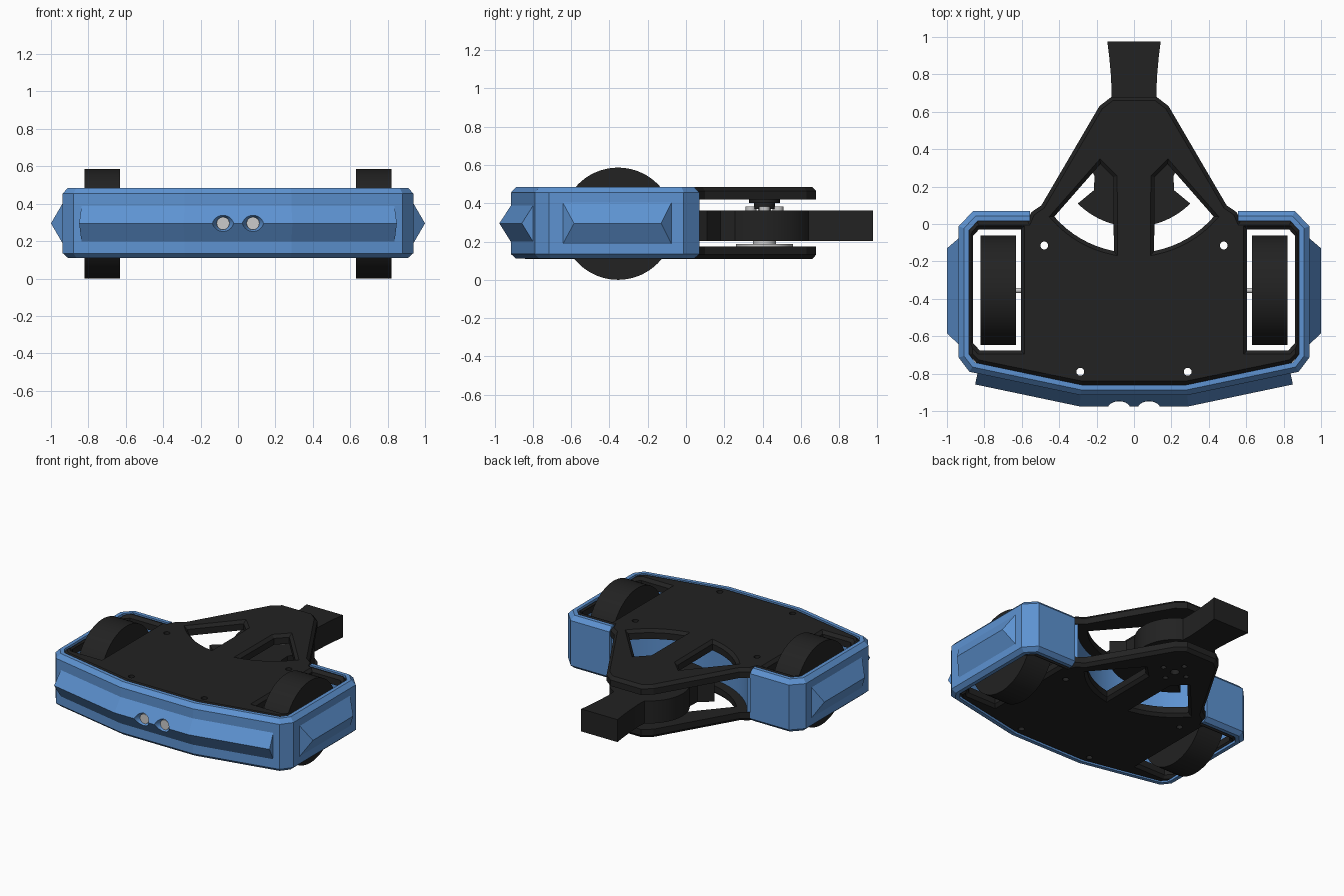
import bpy, bmesh
from math import sin, cos, radians, pi
from mathutils import Vector, Matrix

if "Cube" in bpy.data.objects:
    bpy.data.objects.remove(bpy.data.objects["Cube"])


def material(name, rgb):
    m = bpy.data.materials.new(name)
    m.diffuse_color = (*rgb, 1)
    m.use_nodes = True
    m.node_tree.nodes["Principled BSDF"].inputs["Base Color"].default_value = m.diffuse_color
    return m


BLUE = material("blue_plastic", (0.11, 0.29, 0.64))
BLACK = material("black_plastic", (0.016, 0.016, 0.016))
CY = 0.41      # weapon axis
MID = 0.297    # mid height


def finish(name, bm, mat=None, smooth=False):
    bmesh.ops.recalc_face_normals(bm, faces=bm.faces[:])
    me = bpy.data.meshes.new(name)
    bm.to_mesh(me)
    bm.free()
    ob = bpy.data.objects.new(name, me)
    bpy.context.collection.objects.link(ob)
    if mat:
        me.materials.append(mat)
    if smooth:
        bpy.ops.object.select_all(action='DESELECT')
        ob.select_set(True)
        bpy.context.view_layer.objects.active = ob
        bpy.ops.object.shade_smooth_by_angle(angle=radians(25))
    return ob


def offset(path, d, closed):
    """Mitred offset of a counter-clockwise path, positive is outward."""
    pts = [Vector(p) for p in path]
    n = len(pts)
    out = []
    for i, p in enumerate(pts):
        normals = []
        for a, b in ((i - 1, i), (i, i + 1)):
            if closed or (a >= 0 and b < n):
                e = (pts[b % n] - pts[a % n]).normalized()
                normals.append(Vector((e.y, -e.x)))
        m = (normals[0] + normals[-1]).normalized()
        out.append(p + m * d / m.dot(normals[0]))
    return out


def sweep(name, path, prof, closed=True, mat=None, smooth=False):
    """Closed path: stacked solid. Open path: closed profile swept along it."""
    bm = bmesh.new()
    rings = [[bm.verts.new((q.x, q.y, z)) for q in offset(path, o, closed)] for o, z in prof]
    n, k = len(path), len(prof)
    for j in range(k - 1 if closed else k):
        a, b = rings[j], rings[(j + 1) % k]
        for i in range(n if closed else n - 1):
            i2 = (i + 1) % n
            bm.faces.new((a[i], a[i2], b[i2], b[i]))
    if closed:
        bm.faces.new(rings[0])
        bm.faces.new(rings[-1])
    else:
        bm.faces.new([r[0] for r in rings])
        bm.faces.new([r[-1] for r in rings])
    return finish(name, bm, mat, smooth)


def cylinder(name, axis, p, length, r1, r2=None, mat=None, seg=32):
    """Cylinder or cone centred at p; r1 is at the negative end of the axis."""
    rot = {'x': Matrix.Rotation(pi / 2, 4, 'Y'), 'y': Matrix.Rotation(-pi / 2, 4, 'X'),
           'z': Matrix()}[axis]
    bm = bmesh.new()
    bmesh.ops.create_cone(bm, cap_ends=True, segments=seg, radius1=r1,
                          radius2=r1 if r2 is None else r2, depth=length,
                          matrix=Matrix.Translation(p) @ rot)
    return finish(name, bm, mat, True)


def cut(ob, cutters):
    for c in cutters:
        m = ob.modifiers.new("cut", 'BOOLEAN')
        m.operation, m.solver, m.object = 'DIFFERENCE', 'EXACT', c
        bpy.context.view_layer.objects.active = ob
        bpy.ops.object.modifier_apply(modifier=m.name)
        bpy.data.objects.remove(c)


def mirrored(half):
    """Left half path followed by its mirror image on the right."""
    return half + [(-x, y) for x, y in reversed(half)]


def flip(path):
    return [(-x, y) for x, y in reversed(path)]


def polar(r, deg):
    return (r * cos(radians(deg)), CY + r * sin(radians(deg)))


# Blue bumper shell, open at the back
sweep("bumper_shell",
      mirrored([(-.555, .07), (-.86, .07), (-.937, -.012), (-.937, -.715), (-.88, -.79), (-.285, -.915)]),
      [(0, .135), (0, .455), (-.028, .485), (-.055, .485), (-.055, .11), (-.028, .11)],
      closed=False, mat=BLUE)

# Curved wall behind the weapon, between the plates
sweep("curved_inner_wall", [polar(.63, 213 + i * 114 / 32) for i in range(33)],
      [(0, .17), (.04, .17), (.04, .425), (0, .425)], closed=False, mat=BLUE, smooth=True)

# Front wedge with two countersunk switch holes
wedge = sweep("front_wedge", mirrored([(-.837, -.799), (-.285, -.915)]),
              [(-.015, .175), (.06, .295), (-.015, .41)], closed=False, mat=BLUE)
cut(wedge, [cylinder("cutter", 'y', (s * .08, -.9525, .295), .055, .06, .032) for s in (-1, 1)])
for s in (-1, 1):
    cylinder("switch_screw", 'y', (s * .08, -.925, .295), .03, .034)

# Side wedges: hipped ridges on each flank
for s in (-1, 1):
    bm = bmesh.new()
    v = [bm.verts.new((s * x, y, z)) for x, y, z in (
        (.93, -.65, .175), (.93, -.07, .175), (.93, -.07, .415), (.93, -.65, .415),
        (1, -.585, .295), (1, -.13, .295))]
    for f in ((0, 1, 2, 3), (0, 1, 5, 4), (3, 2, 5, 4), (1, 2, 5), (0, 3, 4)):
        bm.faces.new([v[i] for i in f])
    finish("side_wedge", bm, BLUE)

# Top and bottom plates with chamfered wheel openings, weight cut-outs and screw holes
outline = mirrored([(-.12, .68), (-.185, .63), (-.495, .10), (-.55, .062), (-.57, .015), (-.84, .015),
                    (-.884, -.035), (-.884, -.70), (-.84, -.745), (-.28, -.86)])
wheel_hole = [(.605, -.676), (.825, -.676), (.862, -.635), (.862, -.065), (.83, -.03), (.605, -.03)]
weight_hole = [(.18, .32), (.11, .25)] + [polar(.565, -79 + i * 38 / 8) for i in range(9)]
for name, up in (("top_plate", True), ("bottom_plate", False)):
    def zs(prof):
        return [(o, z if up else 2 * MID - z) for o, z in prof]
    plate = sweep(name, outline, zs([(0, .42), (0, .463), (-.02, .485)]), mat=BLACK)
    hole_prof = zs([(0, .40), (0, .465), (.02, .485), (.02, .50)])
    cutters = [sweep("cutter", p, hole_prof) for h in (wheel_hole, weight_hole) for p in (h, flip(h))]
    zc = .45 if up else 2 * MID - .45
    cutters += [cylinder("cutter", 'z', (s * x, y, zc), .2, .021, seg=20)
                for x, y in ((.48, -.115), (.287, -.79)) for s in (-1, 1)]
    if not up:
        cutters += [cylinder("cutter", 'z', (*polar(.095, a), zc), .2, .018, seg=16)
                    for a in (0, 90, 180, 270)]
        cutters.append(cylinder("cutter", 'z', (0, CY, zc), .2, .03, seg=20))
    cut(plate, cutters)

# Wheels, axles and motors
for s in (-1, 1):
    cylinder("wheel", 'x', (s * .725, -.355, .293), .19, .293, mat=BLACK, seg=72)
    cylinder("wheel_axle", 'x', (s * .6, -.355, .293), .1, .014, seg=16)
    cylinder("drive_motor", 'x', (s * .43, -.355, .293), .27, .11, mat=BLACK)

# Spinning weapon: round hub, striking arm and counterweight
right = ([polar(.425, -90 + i * 45 / 12) for i in range(1, 13)] + [(.215, .18)]
         + [polar(.26, -36 + i * 98 / 14) for i in range(15)]
         + [(.119, .70), (.124, .80), (.133, .90), (.143, .976)])
sweep("spinner_blade", flip(right) + [(0, CY - .425)] + right, [(0, .203), (0, .363)],
      mat=BLACK, smooth=True)

# Weapon hub: shaft, flange, spacer and bolts
cylinder("weapon_shaft", 'z', (0, CY, .297), .27, .035)
cylinder("hub_flange", 'z', (0, CY, .18), .014, .15)
cylinder("hub_boss", 'z', (0, CY, .188), .034, .06)
cylinder("upper_spacer", 'z', (0, CY, .412), .02, .08, mat=BLACK)
cylinder("upper_boss", 'z', (0, CY, .392), .045, .055, mat=BLACK)
for a in (0, 90, 180, 270):
    cylinder("hub_bolt", 'z', (*polar(.07, a), .372), .02, .028, seg=16)
